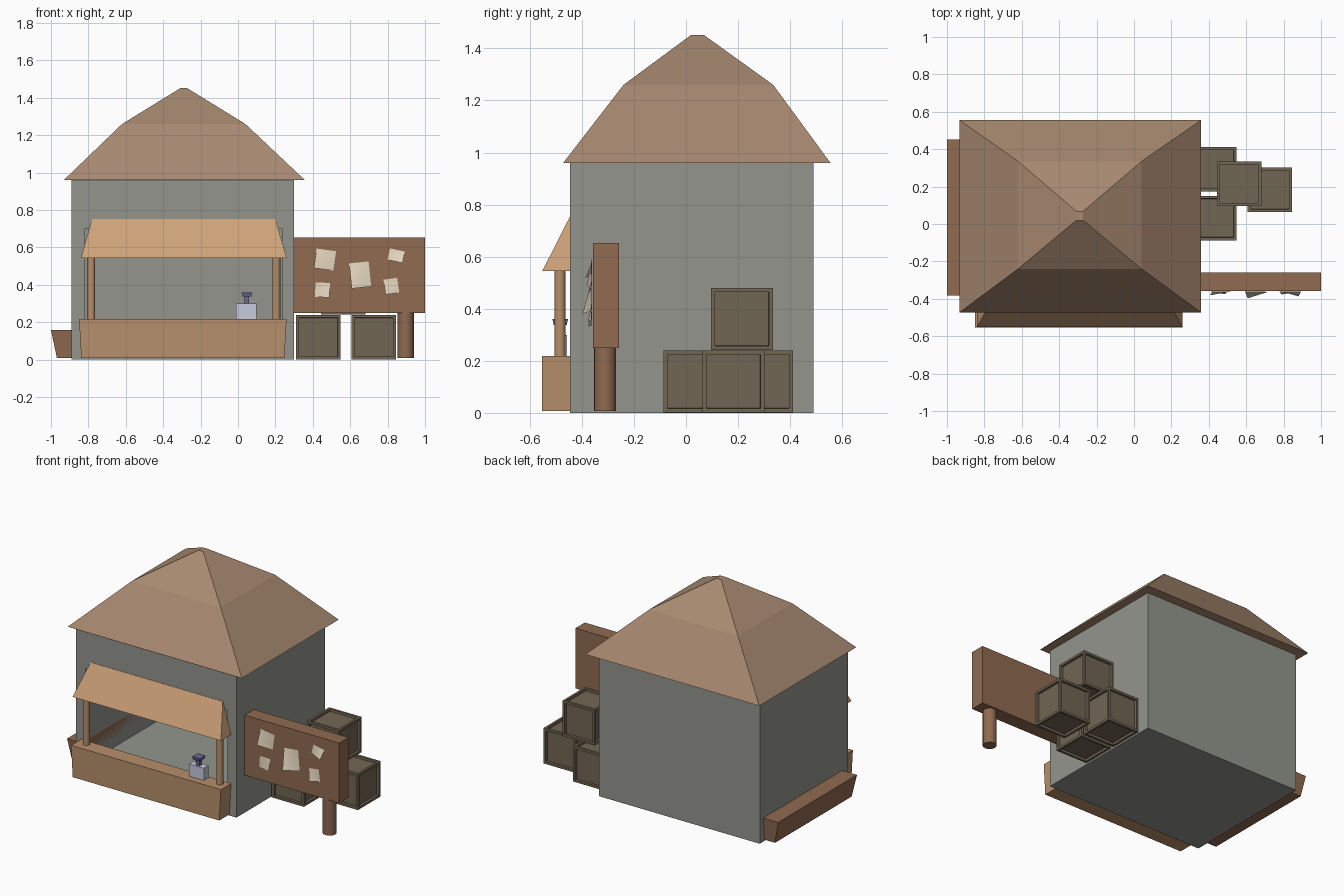
import bpy, bmesh, math
from mathutils import Vector, Matrix

if "Cube" in bpy.data.objects:
    bpy.data.objects.remove(bpy.data.objects["Cube"])


def mat(name, r, g, b):
    m = bpy.data.materials.new(name)
    m.diffuse_color = [(c / 255) ** 2.2 for c in (r, g, b)] + [1]
    m.use_nodes = True
    m.node_tree.nodes["Principled BSDF"].inputs["Base Color"].default_value = m.diffuse_color
    return m


WALL = mat("wall_plaster", 146, 148, 140)
ROOF = mat("roof_brown", 166, 136, 112)
AWNING = mat("awning_tan", 204, 160, 120)
WOOD = mat("counter_wood", 182, 142, 106)
DARK = mat("dark_wood", 142, 106, 82)
CRATE = mat("crate_wood", 114, 102, 84)
PAPER = mat("paper", 226, 212, 188)
METAL = mat("pale_metal", 198, 202, 222)
BLUE = mat("blue_metal", 104, 104, 152)


def finish(name, bm, m, recalc=True):
    if recalc:
        bmesh.ops.recalc_face_normals(bm, faces=bm.faces)
    me = bpy.data.meshes.new(name)
    bm.to_mesh(me)
    bm.free()
    me.materials.append(m)
    ob = bpy.data.objects.new(name, me)
    bpy.context.collection.objects.link(ob)
    return ob


def loft(name, levels, m):
    """Stack of rectangles (x0, x1, y0, y1, z), capped at both ends."""
    bm = bmesh.new()
    rings = [[bm.verts.new(p) for p in ((a, c, z), (b, c, z), (b, d, z), (a, d, z))]
             for a, b, c, d, z in levels]
    for lo, hi in zip(rings, rings[1:]):
        for i in range(4):
            j = (i + 1) % 4
            bm.faces.new((lo[i], lo[j], hi[j], hi[i]))
    bm.faces.new(rings[0])
    bm.faces.new(rings[-1])
    return finish(name, bm, m)


def box(name, x0, x1, y0, y1, z0, z1, m):
    return loft(name, [(x0, x1, y0, y1, z0), (x0, x1, y0, y1, z1)], m)


def post(name, x, y, r, z0, z1, m, sides=16):
    bm = bmesh.new()
    bmesh.ops.create_cone(bm, cap_ends=True, segments=sides, radius1=r, radius2=r,
                          depth=z1 - z0,
                          matrix=Matrix.Translation((x, y, (z0 + z1) / 2)))
    for f in bm.faces:
        f.smooth = len(f.verts) == 4
    ob = finish(name, bm, m)
    for e in ob.data.edges:
        a, b = (ob.data.vertices[i].co.z for i in e.vertices)
        e.use_edge_sharp = abs(a - b) < 1e-5
    return ob


# House shell: hollow box whose front wall has a serving window
bm = bmesh.new()
X0, X1, Y0, Y1, H = -0.89, 0.30, -0.445, 0.49, 0.96
front = [bm.verts.new((x, Y0, z)) for x, z in ((X0, 0), (X1, 0), (X1, H), (X0, H))]
back = [bm.verts.new((v.co.x, Y1, v.co.z)) for v in front]
window = [bm.verts.new((x, Y0, z)) for x, z in
          ((-0.82, 0.20), (0.235, 0.20), (0.235, 0.70), (-0.82, 0.70))]
for i in range(4):
    j = (i + 1) % 4
    bm.faces.new((front[i], front[j], window[j], window[i]))
    bm.faces.new((front[j], front[i], back[i], back[j]))
bm.faces.new(back[::-1])
finish("house_walls", bm, WALL, recalc=False)

# Two-pitch hipped roof
loft("roof", [(-0.932, 0.358, -0.472, 0.555, 0.96),
              (-0.62, 0.04, -0.24, 0.335, 1.26),
              (-0.308, -0.272, 0.02, 0.068, 1.452)], ROOF)

# Awning, counter and awning posts
loft("awning", [(-0.84, 0.26, -0.552, -0.445, 0.545),
                (-0.78, 0.20, -0.447, -0.445, 0.752)], AWNING)
loft("counter", [(-0.838, 0.248, -0.553, -0.445, 0.008),
                 (-0.85, 0.26, -0.553, -0.445, 0.218)], WOOD)
for side, x in (("left", -0.785), ("right", 0.205)):
    post("awning_post_" + side, x, -0.484, 0.021, 0.215, 0.55, WOOD)

# Small weighing scale on the counter
box("scale_body", -0.01, 0.10, -0.505, -0.457, 0.218, 0.30, METAL)
box("scale_stem", 0.035, 0.06, -0.493, -0.469, 0.30, 0.34, BLUE)
loft("scale_pan", [(0.024, 0.071, -0.508, -0.458, 0.338),
                   (0.019, 0.076, -0.513, -0.453, 0.36)], BLUE)

# Planter trough along the left wall
loft("trough", [(-0.968, -0.89, -0.37, 0.44, 0.008),
                (-1.0, -0.89, -0.382, 0.452, 0.158)], DARK)

# Notice board and its post
box("notice_board", 0.30, 1.0, -0.357, -0.258, 0.25, 0.653, DARK)
post("board_post", 0.897, -0.311, 0.043, 0.008, 0.25, DARK)

# Curled notices: bent grids pinned at the top
notices = [(0.465, 0.535, 0.105, 0.105, -8, 0.020), (0.452, 0.373, 0.078, 0.078, -3, 0.014),
           (0.653, 0.453, 0.105, 0.135, 6, 0.036), (0.846, 0.556, 0.082, 0.062, -12, 0.026),
           (0.820, 0.393, 0.074, 0.080, 8, 0.016)]
for n, (cx, cz, w, h, turn, curl) in enumerate(notices):
    bm = bmesh.new()
    bmesh.ops.create_grid(bm, x_segments=4, y_segments=4, size=0.5)
    rot = Matrix.Rotation(math.radians(turn), 2)
    for v in bm.verts:
        u, t = v.co.x, v.co.y
        lift = curl * (0.5 - t) * (0.55 + 0.9 * u * (1 if n % 2 else -1))
        p = rot @ Vector((u * w, t * h))
        v.co = (cx + p.x, -0.361 - lift, cz + p.y)
    for f in bm.faces:
        f.smooth = True
    finish("notice_%d" % (n + 1), bm, PAPER, recalc=False)

# Crates: cubes with a recessed panel on each face
for n, (x, y, z) in enumerate([(0.43, 0.292, 0.121), (0.43, 0.032, 0.121),
                               (0.726, 0.182, 0.121), (0.562, 0.215, 0.361)]):
    bm = bmesh.new()
    bmesh.ops.create_cube(bm, size=0.238, matrix=Matrix.Translation((x, y, z)))
    panels = bm.faces[:]
    bmesh.ops.inset_individual(bm, faces=panels, thickness=0.022)
    bmesh.ops.inset_individual(bm, faces=panels, thickness=0.001, depth=-0.016)
    finish("crate_%d" % (n + 1), bm, CRATE)
